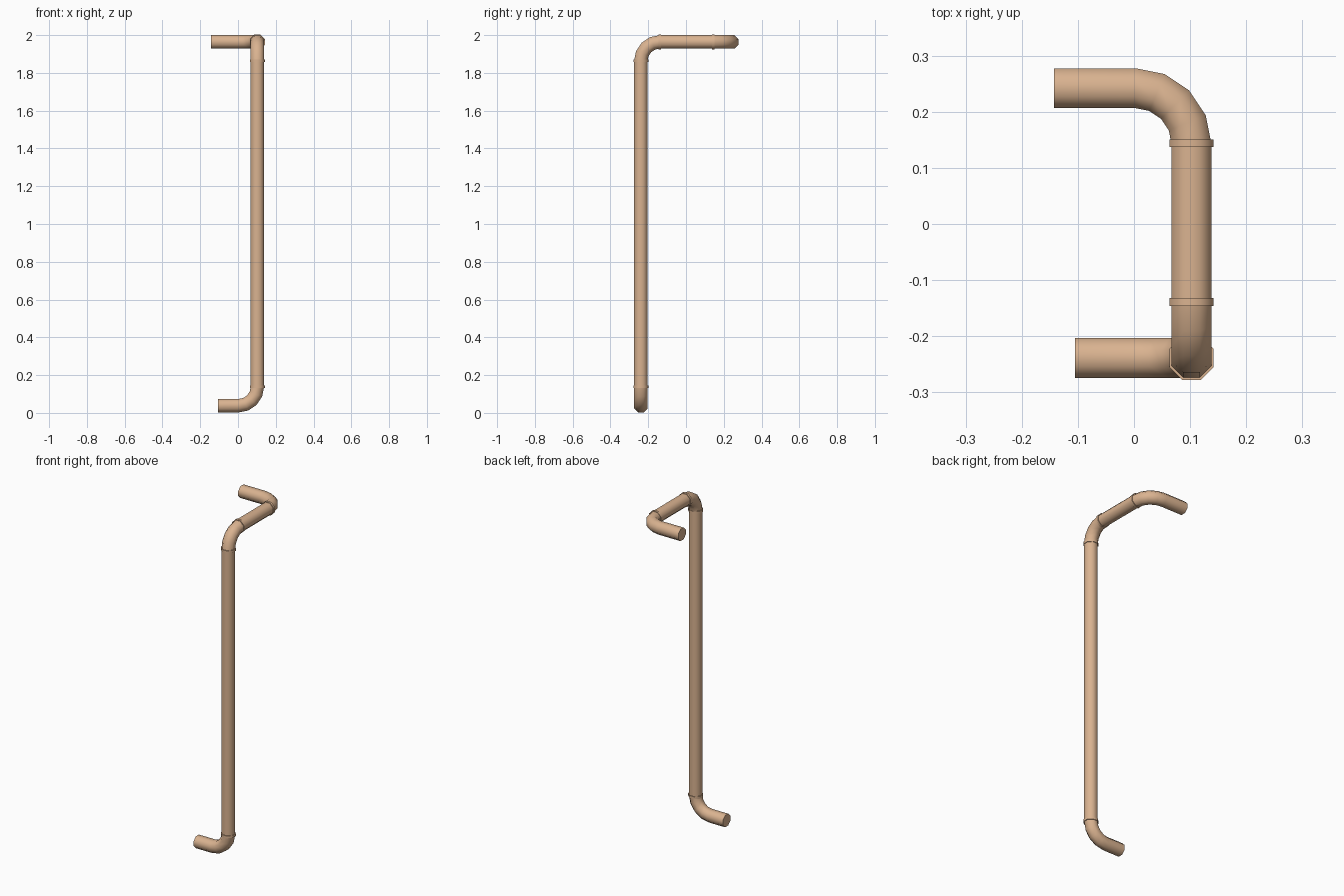
import bpy, bmesh, math
from mathutils import Vector

if "Cube" in bpy.data.objects:
    bpy.data.objects.remove(bpy.data.objects["Cube"])

R = 0.0385      # pipe corner radius (eight sides)
RC = 0.0425     # collar corner radius
BEND = 0.1      # elbow centreline radius
SIDES = 8
X, Y, Y2 = 0.1025, -0.239, 0.242   # riser x/y, top outlet y
ZB, ZT = 0.038, 1.964              # bottom and top centreline heights

mat = bpy.data.materials.new("copper")
mat.diffuse_color = (0.70, 0.45, 0.28, 1)
mat.use_nodes = True
mat.node_tree.nodes["Principled BSDF"].inputs["Base Color"].default_value = mat.diffuse_color


def sweep(name, stations, normal, cap_start=False, cap_end=False):
    """Skin eight-sided rings; stations are (point, tangent, radius)."""
    bm = bmesh.new()
    n = Vector(normal)
    rings = []
    for p, t, r in stations:
        b = Vector(t).cross(n)
        ring = []
        for i in range(SIDES):
            a = 2 * math.pi * (i + 0.5) / SIDES
            ring.append(bm.verts.new(Vector(p) + r * (math.cos(a) * n + math.sin(a) * b)))
        rings.append(ring)
    for r0, r1 in zip(rings, rings[1:]):
        for i in range(SIDES):
            j = (i + 1) % SIDES
            bm.faces.new((r0[i], r0[j], r1[j], r1[i]))
    if cap_start:
        bm.faces.new(rings[0])
    if cap_end:
        bm.faces.new(rings[-1])
    bmesh.ops.recalc_face_normals(bm, faces=bm.faces)
    me = bpy.data.meshes.new(name)
    bm.to_mesh(me)
    bm.free()
    me.materials.append(mat)
    ob = bpy.data.objects.new(name, me)
    bpy.context.collection.objects.link(ob)
    bpy.ops.object.select_all(action='DESELECT')
    ob.select_set(True)
    bpy.context.view_layer.objects.active = ob
    bpy.ops.object.shade_smooth_by_angle(angle=math.radians(60))
    return ob


def elbow(corner, d_in, d_out, steps=4):
    """Stations of a quarter bend around the given corner point."""
    c, a, b = Vector(corner), Vector(d_in), Vector(d_out)
    centre = c - a * BEND + b * BEND
    out = []
    for i in range(steps + 1):
        t = math.pi / 2 * i / steps
        out.append((centre + BEND * (a * math.sin(t) - b * math.cos(t)),
                    a * math.cos(t) + b * math.sin(t), R))
    return out


def collar(name, centre, axis, normal, half=0.007):
    c, d = Vector(centre), Vector(axis)
    sweep(name, [(c - d * half, d, R * 0.98), (c - d * half, d, RC),
                 (c + d * half, d, RC), (c + d * half, d, R * 0.98)], normal)


EX, EY, EZ = (1, 0, 0), (0, 1, 0), (0, 0, 1)
NX = (-1, 0, 0)

# bottom outlet with its elbow
sweep("bottom_outlet", [((-0.105, Y, ZB), EX, R)] + elbow((X, Y, ZB), EX, EZ),
      EY, cap_start=True)
# upright pipe
z0, z1 = ZB + BEND, ZT - BEND
sweep("upright_pipe", [((X, Y, z0), EZ, R), ((X, Y, z1), EZ, R)], EY)
# top elbow and cross pipe
y0, y1 = Y + BEND, Y2 - BEND
sweep("top_elbow", elbow((X, Y, ZT), EZ, EY), EX)
sweep("cross_pipe", [((X, y0, ZT), EY, R), ((X, y1, ZT), EY, R)], EX)
# top outlet with its elbow
sweep("top_outlet", elbow((X, Y2, ZT), EY, NX) + [((-0.143, Y2, ZT), NX, R)],
      EZ, cap_end=True)

# joint collars
collar("lower_collar", (X, Y, z0), EZ, EY)
collar("upper_collar", (X, Y, z1), EZ, EY)
collar("cross_collar_front", (X, y0, ZT), EY, EX)
collar("cross_collar_back", (X, y1 + 0.002, ZT), EY, EX)
